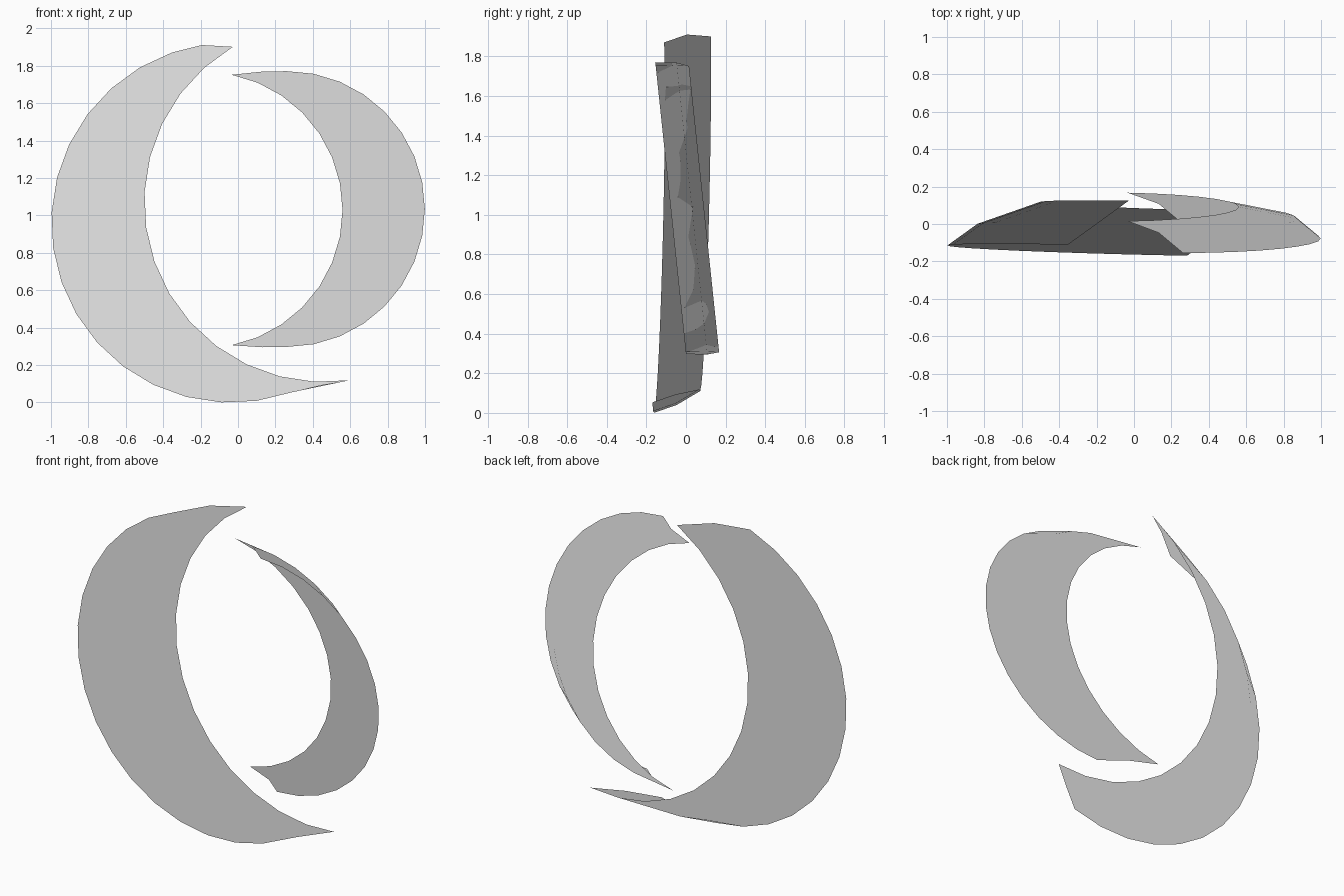
import bpy
from math import radians, sin, cos
from mathutils import Vector

if "Cube" in bpy.data.objects:
    bpy.data.objects.remove(bpy.data.objects["Cube"])

STEP = radians(11.25)

grey = bpy.data.materials.new("light_grey")
grey.use_nodes = True
grey.diffuse_color = (0.8, 0.8, 0.8, 1)
grey.node_tree.nodes["Principled BSDF"].inputs["Base Color"].default_value = (0.8, 0.8, 0.8, 1)


def crescent(name, centre, radius, facing, plane, mid_shift, inner_shift):
    """Thin curved blade lofted between three shifted copies of one arc.
    plane = (offset, x slope, z slope) gives the lean; shifts are (x, depth, z)."""
    offset, slope_x, slope_z = plane
    verts, faces = [], []

    def arc(half_steps, shift):
        row = []
        for i in range(-half_steps, half_steps + 1):
            a = radians(facing) + i * STEP
            x = centre[0] + radius * cos(a)
            z = centre[1] + radius * sin(a)
            y = offset + slope_x * x + slope_z * z
            row.append(len(verts))
            verts.append(Vector((x, y, z)) + Vector(shift))
        return row

    outer = arc(8, (0, 0, 0))
    middle = arc(8, mid_shift)
    inner = arc(7, inner_shift)

    # outer band, inner band, then the pointed tips
    for a, b in ((outer, middle), (middle[1:-1], inner)):
        for i in range(len(a) - 1):
            faces.append((a[i], a[i + 1], b[i + 1], b[i]))
    faces.append((middle[0], middle[1], inner[0]))
    faces.append((middle[-2], middle[-1], inner[-1]))

    mesh = bpy.data.meshes.new(name)
    mesh.from_pydata(verts, [], faces)
    mesh.materials.append(grey)
    mesh.update()
    # even shading across the whole blade
    mesh.shade_smooth()
    normal = Vector((slope_x, -1, slope_z)).normalized()
    mesh.normals_split_custom_set_from_vertices([normal] * len(verts))
    obj = bpy.data.objects.new(name, mesh)
    bpy.context.collection.objects.link(obj)
    return obj


crescent("large_right_crescent", (-0.035, 0.962), 0.963, 199.3,
         (-0.1635, -0.026, 0.0234), (0.16, 0.115, 0.04), (0.497, 0.233, 0.11))
crescent("small_left_crescent", (0.262, 1.034), 0.737, 0,
         (0.031, 0, -0.105), (-0.13, 0.108, -0.002), (-0.44, 0.169, -0.005))
